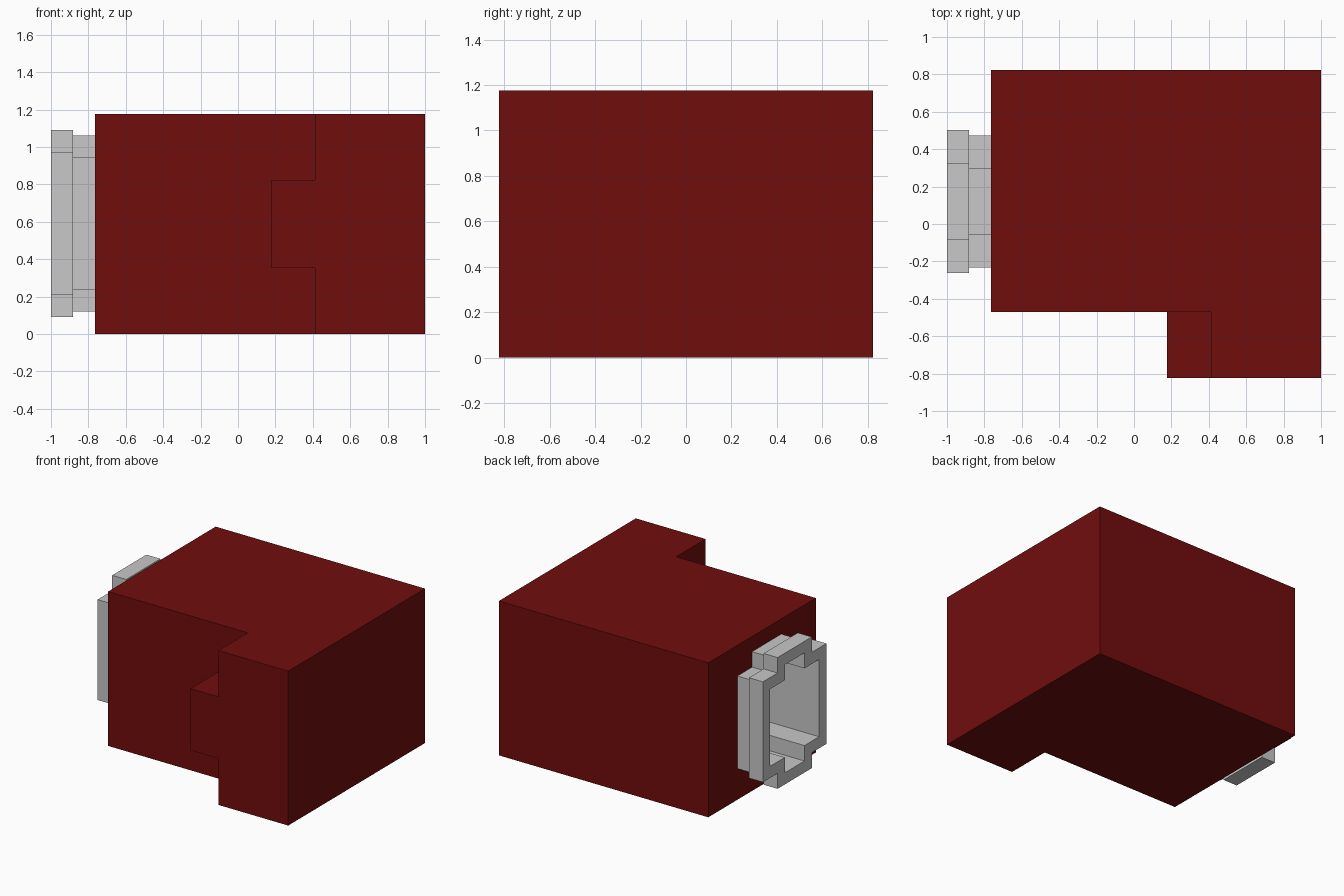
import bpy, bmesh

if "Cube" in bpy.data.objects:
    bpy.data.objects.remove(bpy.data.objects["Cube"])

U = 2 / 17                      # the model sits on a 17-unit-long grid
HOLE_END = 0.2                  # depth of the socket inside the body
CY, CZ = 0.12, 0.59             # socket centre


def material(name, rgb):
    m = bpy.data.materials.new(name)
    m.diffuse_color = (*rgb, 1)
    m.use_nodes = True
    m.node_tree.nodes["Principled BSDF"].inputs["Base Color"].default_value = m.diffuse_color
    return m


red = material("dark red", (0.165, 0.004, 0.004))
grey = material("light grey", (0.58, 0.58, 0.58))


def loft(name, rings, mat, cap_start=True, cap_end=True):
    """Join a sequence of equal-length point rings into a mesh object."""
    bm = bmesh.new()
    loops = [[bm.verts.new(p) for p in ring] for ring in rings]
    n = len(loops[0])
    for a, b in zip(loops, loops[1:]):
        for i in range(n):
            j = (i + 1) % n
            bm.faces.new((a[i], a[j], b[j], b[i]))
    if cap_start:
        bm.faces.new(loops[0])
    if cap_end:
        bm.faces.new(loops[-1])
    bmesh.ops.recalc_face_normals(bm, faces=bm.faces)
    me = bpy.data.meshes.new(name)
    bm.to_mesh(me)
    bm.free()
    me.materials.append(mat)
    ob = bpy.data.objects.new(name, me)
    bpy.context.collection.objects.link(ob)
    return ob


def cross_ring(x, inset):
    """Notched-corner outline at x, shrunk by inset."""
    w, n, h = 3.25 * U - inset, 1.75 * U - inset, 4.25 * U - inset
    quarter = [(w, w), (n, w), (n, h)]
    pts = quarter + [(-a, b) for a, b in reversed(quarter)]
    pts += [(-a, -b) for a, b in pts]
    return [(x, CY + a, CZ + b) for a, b in pts]


# main body block, hollowed behind the socket
x0, x1, y0, y1, top = -1 + 2 * U, 1, -4 * U, 7 * U, 10 * U
rect = [(x0, y0), (x1, y0), (x1, y1), (x0, y1)]
body = loft("body", [[(x, y, z) for x, y in rect] for z in (0, top)], red)
cutter = loft("socket_cutter", [cross_ring(x, 0.5 * U) for x in (-0.9, HOLE_END + 0.02)], red)
cutter.hide_render = True
cutter.display_type = 'WIRE'
mod = body.modifiers.new("socket_hole", 'BOOLEAN')
mod.operation = 'DIFFERENCE'
mod.solver = 'EXACT'
mod.object = cutter

# raised front block with a central tab
xa, xb = -1 + 10 * U, -1 + 12 * U
profile = [(x1, 0), (x1, top), (xb, top), (xb, 7 * U), (xa, 7 * U),
           (xa, 3 * U), (xb, 3 * U), (xb, 0)]
loft("front_block", [[(x, y, z) for x, z in profile] for y in (-7 * U, y0)], red)

# socket: inner liner, flange rim, then the narrower neck running into the body
loft("socket", [cross_ring(HOLE_END, 0.75 * U), cross_ring(-1, 0.75 * U),
                cross_ring(-1, 0), cross_ring(-1 + U, 0),
                cross_ring(-1 + U, 0.25 * U), cross_ring(x0, 0.25 * U)],
     grey, cap_end=False)
